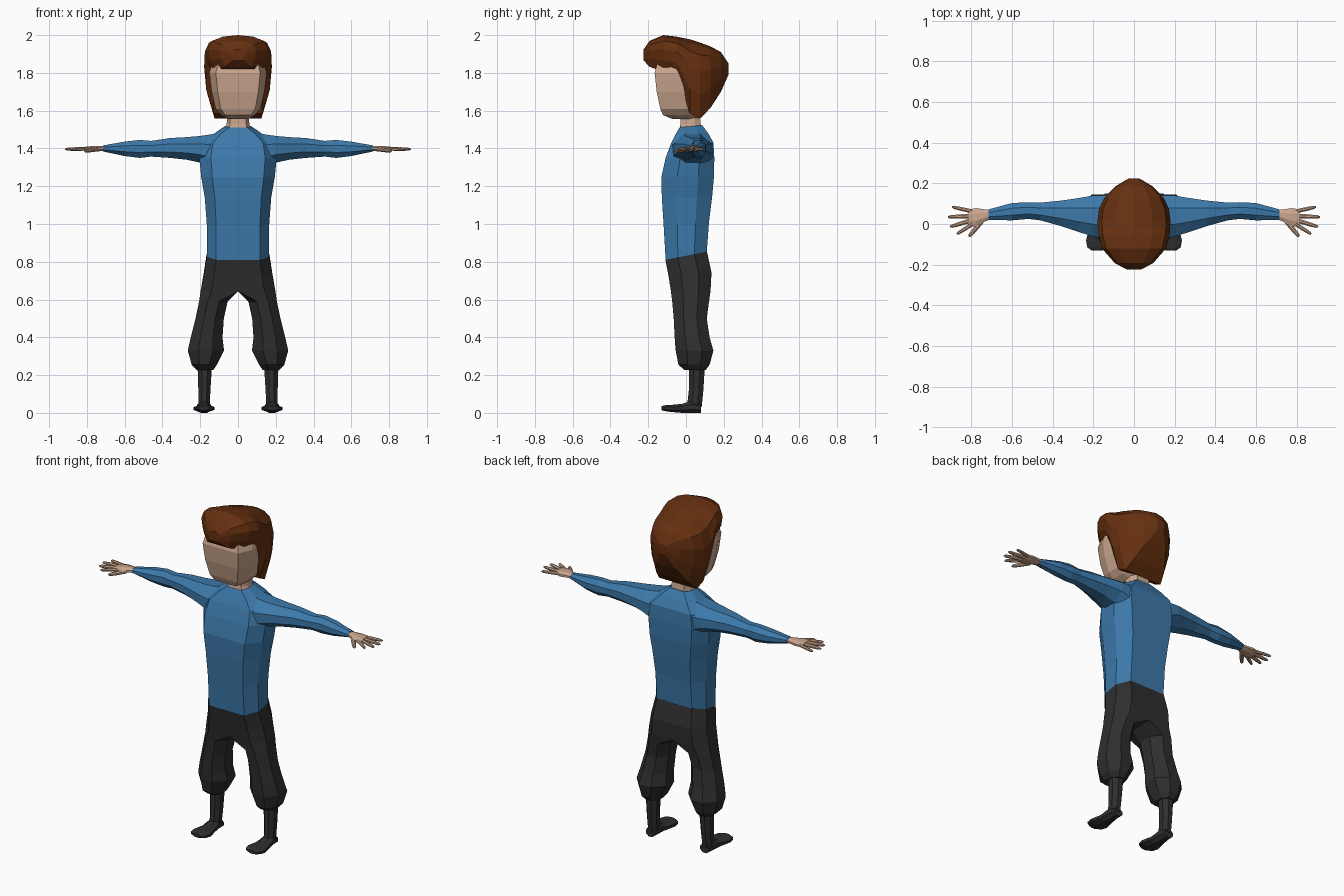
import bpy, bmesh
from mathutils import Vector


def material(name, rgb):
    m = bpy.data.materials.new(name)
    m.diffuse_color = (*rgb, 1)
    return m


SHIRT = material("shirt blue", (0.045, 0.19, 0.40))
TROUSERS = material("charcoal", (0.028, 0.028, 0.028))
SKIN = material("skin", (0.60, 0.385, 0.27))
HAIR = material("brown hair", (0.13, 0.029, 0.005))


def octagon(u0, u1, v0, v1, inner=0.3, outer=0.3, side=0.3):
    """Eight-sided section; inner=0 keeps the u0 side square."""
    w, d = u1 - u0, v1 - v0
    a, b = u0 + inner * w, u1 - outer * w
    c, e = v0 + side * d, v1 - side * d
    return [(a, v0), (b, v0), (u1, c), (u1, e), (b, v1), (a, v1), (u0, e), (u0, c)]


def loft(name, rings, mat):
    """Skin the rings on the +x side, open the centre plane, mirror to -x."""
    bm = bmesh.new()
    vs = [[bm.verts.new(p) for p in r] for r in rings]
    n = len(vs[0])
    for r, q in zip(vs, vs[1:]):
        for i in range(n):
            j = (i + 1) % n
            bm.faces.new((r[i], r[j], q[j], q[i]))
    bm.faces.new(vs[0][::-1])
    bm.faces.new(vs[-1])
    bmesh.ops.recalc_face_normals(bm, faces=bm.faces)
    inside = [f for f in bm.faces if all(abs(v.co.x) < 1e-5 for v in f.verts)]
    bmesh.ops.delete(bm, geom=inside, context='FACES')
    me = bpy.data.meshes.new(name)
    bm.to_mesh(me)
    bm.free()
    me.materials.append(mat)
    ob = bpy.data.objects.new(name, me)
    bpy.context.collection.objects.link(ob)
    mod = ob.modifiers.new("mirror", 'MIRROR')
    mod.merge_threshold = 0.0005
    return ob


def level(z, x0, x1, y0, y1, tilt=0, **kw):
    """Horizontal section, rising toward the back by tilt."""
    return [(x, y, z + tilt * y) for x, y in octagon(x0, x1, y0, y1, **kw)]


def across(x, y0, y1, z0, z1):
    return [(x, y, z) for y, z in octagon(y0, y1, z0, z1)]


# Torso, from waist to collar
loft("torso", [level(z, 0, x, a, b, t, inner=0) for z, x, a, b, t in [
    (0.832, 0.165, -0.108, 0.110, 0.2),
    (1.00, 0.165, -0.118, 0.122, 0.1),
    (1.14, 0.176, -0.128, 0.138, 0),
    (1.25, 0.195, -0.130, 0.148, 0),
    (1.35, 0.205, -0.108, 0.150, 0),
    (1.43, 0.190, -0.078, 0.145, 0),
    (1.48, 0.125, -0.052, 0.118, 0),
    (1.515, 0.066, -0.034, 0.085, 0.1)]], SHIRT)

# Sleeves
loft("sleeve", [across(*r) for r in [
    (0.12, -0.075, 0.142, 1.28, 1.478),
    (0.20, -0.062, 0.140, 1.325, 1.466),
    (0.27, -0.040, 0.128, 1.34, 1.460),
    (0.36, -0.010, 0.115, 1.35, 1.455),
    (0.46, 0.018, 0.105, 1.357, 1.440),
    (0.52, 0.025, 0.107, 1.35, 1.445),
    (0.60, 0.018, 0.103, 1.36, 1.436),
    (0.715, 0.020, 0.072, 1.384, 1.416)]], SHIRT)

# Trousers: hips share the centre plane, then split into baggy legs
hips = [level(z, 0, x, a, b, t, inner=0) for z, x, a, b, t in [
    (0.832, 0.166, -0.109, 0.111, 0.2),
    (0.73, 0.182, -0.092, 0.135, 0.1),
    (0.645, 0.198, -0.080, 0.130, 0)]]
legs = [level(*r) for r in [
    (0.59, 0.055, 0.206, -0.073, 0.122),
    (0.50, 0.075, 0.225, -0.065, 0.110),
    (0.40, 0.082, 0.250, -0.060, 0.125),
    (0.33, 0.074, 0.266, -0.055, 0.145),
    (0.255, 0.112, 0.245, -0.040, 0.125),
    (0.228, 0.130, 0.220, -0.010, 0.105)]]
loft("trousers", hips + legs, TROUSERS)

# Lower legs and feet
loft("shin", [level(*r) for r in [
    (0.25, 0.138, 0.214, 0.015, 0.100),
    (0.12, 0.146, 0.210, 0.015, 0.092),
    (0.03, 0.150, 0.208, 0.005, 0.083)]], TROUSERS)
loft("foot", [[(x, y, z) for x, z in octagon(*s)] for y, *s in [
    (0.080, 0.150, 0.208, 0.0, 0.05),
    (0.030, 0.145, 0.215, 0.0, 0.065),
    (-0.02, 0.140, 0.220, 0.0, 0.048),
    (-0.08, 0.124, 0.236, 0.005, 0.042),
    (-0.115, 0.132, 0.230, 0.010, 0.040),
    (-0.13, 0.155, 0.208, 0.015, 0.035)]], TROUSERS)

# Neck and head
loft("neck", [level(z, 0, x, a, b, inner=0) for z, x, a, b in [
    (1.49, 0.072, -0.036, 0.088),
    (1.53, 0.060, -0.030, 0.078),
    (1.60, 0.056, -0.030, 0.070)]], SKIN)
loft("head", [level(z, 0, x, a, b, inner=0, outer=0.23) for z, x, a, b in [
    (1.555, 0.055, -0.070, 0.060),
    (1.577, 0.090, -0.122, 0.070),
    (1.61, 0.118, -0.136, 0.080),
    (1.70, 0.140, -0.155, 0.100),
    (1.80, 0.152, -0.166, 0.120),
    (1.88, 0.130, -0.145, 0.120)]], SKIN)


# Hair: sections from the quiff at the front to the back of the head
def hair_section(y, w, z0, z1):
    h = z1 - z0
    side = [(0, 1), (0.5, 0.96), (0.88, 0.84), (1, 0.62), (0.94, 0.32), (0.72, 0), (0, 0)]
    return [(u * w, y, z0 + v * h) for u, v in side]


loft("hair", [hair_section(*r) for r in [
    (-0.224, 0.035, 1.865, 1.925),
    (-0.192, 0.095, 1.832, 1.970),
    (-0.120, 0.158, 1.805, 2.000),
    (-0.050, 0.175, 1.785, 1.992),
    (-0.015, 0.178, 1.700, 1.985),
    (0.020, 0.179, 1.585, 1.978),
    (0.075, 0.172, 1.558, 1.960),
    (0.130, 0.145, 1.615, 1.940),
    (0.185, 0.092, 1.700, 1.910),
    (0.225, 0.025, 1.790, 1.850)]], HAIR)

# Palm
loft("palm", [across(*r) for r in [
    (0.700, 0.024, 0.068, 1.387, 1.413),
    (0.735, 0.012, 0.072, 1.385, 1.414),
    (0.775, -0.012, 0.078, 1.383, 1.413),
    (0.815, -0.012, 0.072, 1.386, 1.408)]], SKIN)


# Fingers and thumb
def finger(name, start, end, radius):
    a, b = Vector(start), Vector(end)
    across_dir = (b - a).cross(Vector((0, 0, 1))).normalized()
    rings = []
    for t, k in [(0, 1), (0.55, 0.95), (0.9, 0.75), (1, 0.35)]:
        r = radius * k
        rings.append([a.lerp(b, t) + across_dir * u + Vector((0, 0, v))
                      for u, v in octagon(-r, r, -r * 0.9, r * 0.9)])
    loft(name, rings, SKIN)


finger("little_finger", (0.795, 0.062, 1.398), (0.895, 0.084, 1.394), 0.010)
finger("ring_finger", (0.80, 0.040, 1.398), (0.915, 0.034, 1.396), 0.011)
finger("middle_finger", (0.80, 0.018, 1.398), (0.906, -0.014, 1.396), 0.011)
finger("index_finger", (0.795, 0.000, 1.398), (0.872, -0.050, 1.394), 0.010)
finger("thumb", (0.748, 0.015, 1.395), (0.812, -0.062, 1.386), 0.012)
